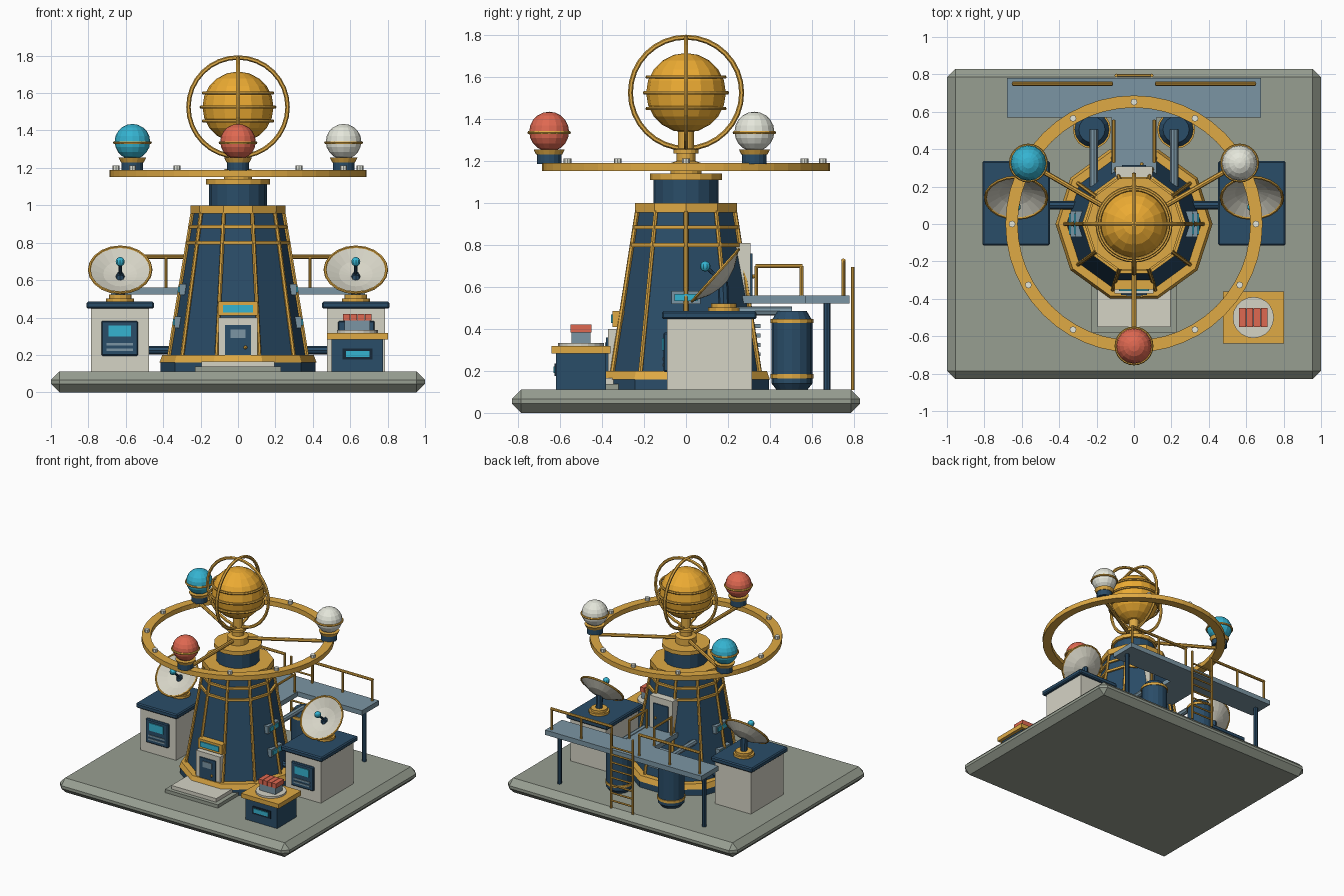
import bpy, bmesh, math
from mathutils import Vector, Matrix

if "Cube" in bpy.data.objects:
    bpy.data.objects.remove(bpy.data.objects["Cube"])

def mat(name, r, g, b):
    m = bpy.data.materials.new(name)
    m.diffuse_color = [(c / 255) ** 2.2 for c in (r, g, b)] + [1]
    m.use_nodes = True
    m.node_tree.nodes["Principled BSDF"].inputs["Base Color"].default_value = m.diffuse_color
    return m
NAVY = mat("navy", 46, 78, 104); GOLD = mat("gold", 222, 168, 70)
CREAM = mat("cream", 212, 210, 196); CYAN = mat("cyan", 56, 178, 208)
CORAL = mat("coral", 222, 104, 82); STONE = mat("stone", 150, 157, 144)
STEEL = mat("steel", 122, 148, 162); DARK = mat("dark", 28, 44, 58)
AMBER = mat("amber", 236, 170, 54); IVORY = mat("ivory", 228, 230, 218)

def finish(name, bm, m):
    bmesh.ops.recalc_face_normals(bm, faces=bm.faces)
    me = bpy.data.meshes.new(name)
    bm.to_mesh(me); bm.free()
    me.materials.append(m)
    ob = bpy.data.objects.new(name, me)
    bpy.context.collection.objects.link(ob)
    return ob

def box(name, x, y, z, m, bevel=0.0):
    """Box from (min, max) ranges."""
    bm = bmesh.new()
    bmesh.ops.create_cube(bm, size=1)
    for v in bm.verts:
        v.co = [(r[0] + r[1]) / 2 + c * (r[1] - r[0]) for r, c in zip((x, y, z), v.co)]
    if bevel:
        bmesh.ops.bevel(bm, geom=bm.edges[:], offset=bevel, segments=1, affect='EDGES')
    return finish(name, bm, m)

def lathe(name, prof, n, m, loc=(0, 0, 0), rot=None, closed=False, phase=0.0):
    """Spin (radius, height) points about z; caps the ends unless closed."""
    bm = bmesh.new()
    rings = [[bm.verts.new((r * math.cos(phase + 2 * math.pi * i / n),
                            r * math.sin(phase + 2 * math.pi * i / n), z)) for i in range(n)] for r, z in prof]
    pairs = list(zip(rings, rings[1:] + rings[:1] if closed else rings[1:]))
    for a, b in pairs:
        for i in range(n):
            bm.faces.new((a[i], a[(i + 1) % n], b[(i + 1) % n], b[i]))
    if not closed:
        bm.faces.new(rings[0]); bm.faces.new(rings[-1])
    bm.transform(Matrix.Translation(loc) @ (rot.to_matrix().to_4x4() if rot else Matrix()))
    return finish(name, bm, m)

def cyl(name, x, y, z0, z1, r, m, n=16):
    return lathe(name, [(r, z0), (r, z1)], n, m, (x, y, 0))

def rod(name, a, b, r, m, n=8):
    a, b = Vector(a), Vector(b)
    return lathe(name, [(r, 0), (r, (b - a).length)], n, m, a, (b - a).to_track_quat('Z', 'Y'))

def ring(name, loc, R, r, m, axis=(0, 0, 1), n=32):
    prof = [(R + r * math.cos(k * math.pi / 3), r * math.sin(k * math.pi / 3)) for k in range(6)]
    return lathe(name, prof, n, m, loc, Vector(axis).to_track_quat('Z', 'Y'), True)

def ball(name, loc, r, m, u=16, v=10):
    bm = bmesh.new()
    bmesh.ops.create_uvsphere(bm, u_segments=u, v_segments=v, radius=r, matrix=Matrix.Translation(loc))
    return finish(name, bm, m)

# Base slab
box("base_slab", (-1, 1), (-.83, .83), (0, .112), STONE, .045)

# Ten-sided tapering tower with bands and corner ribs
def tower_r(z): return .362 - .125 * (z - .19) / .77
lathe("tower_plinth", [(.415, .11), (.415, .165)], 10, NAVY)
lathe("tower_plinth_trim", [(.42, .16), (.405, .2)], 10, GOLD)
lathe("tower_body", [(.362, .19), (.237, .96)], 10, NAVY)
for z in (.8, .885):
    lathe("tower_band", [(tower_r(z) + .016, z - .009), (tower_r(z) + .016, z + .009)], 10, GOLD)
lathe("tower_top_ring", [(.255, .955), (.255, 1.0)], 10, GOLD)
for k in range(10):
    c, s = math.cos(k * math.pi / 5), math.sin(k * math.pi / 5)
    rod("tower_rib", (.37 * c, .37 * s, .19), (.243 * c, .243 * s, .97), .011, GOLD, 6)
lathe("tower_neck", [(.155, .99), (.155, 1.12)], 16, NAVY)
lathe("neck_cap", [(.172, 1.11), (.172, 1.14)], 16, GOLD)
lathe("globe_post", [(.075, 1.14), (.075, 1.19), (.045, 1.2), (.045, 1.235), (.06, 1.235),
                     (.06, 1.255), (.038, 1.26), (.038, 1.36)], 16, GOLD)

# Central globe and its cage
ball("globe", (0, 0, 1.525), .19, AMBER)
for dz, R in ((-.075, .185), (0, .197), (.075, .185)):
    ring("globe_band", (0, 0, 1.525 + dz), R, .009, GOLD)
for ax in ((1, 0, 0), (0, 1, 0)):
    ring("globe_cage", (0, 0, 1.525), .265, .012, GOLD, ax)

# Orbit ring, bolts, spokes and three planets
lathe("orbit_ring", [(.622, 1.152), (.687, 1.152), (.687, 1.19), (.622, 1.19)], 48, GOLD, closed=True)
planets = {1: IVORY, 5: CYAN, 9: CORAL}
for k in range(12):
    x, y = .652 * math.cos(k * math.pi / 6), .652 * math.sin(k * math.pi / 6)
    if k not in planets:
        cyl("ring_bolt", x, y, 1.185, 1.213, .018, IVORY, 8)
        continue
    rod("ring_spoke", (0, 0, 1.17), (x * .97, y * .97, 1.17), .014, GOLD)
    cyl("planet_stand", x, y, 1.185, 1.235, .058, NAVY)
    lathe("planet_cup", [(.062, 1.23), (.074, 1.255)], 16, GOLD, (x, y, 0))
    ball("planet", (x, y, 1.34), .095, planets[k])
    ring("planet_band", (x, y, 1.335), .096, .008, GOLD, n=24)

# Front entrance and steps
box("step_lower", (-.23, .23), (-.58, -.3), (.105, .138), STONE)
box("step_upper", (-.195, .195), (-.55, -.3), (.135, .166), CREAM)
box("door_frame", (-.105, .105), (-.372, -.25), (.16, .4), CREAM)
box("door", (-.07, .07), (-.38, -.3), (.166, .36), NAVY)
box("door_window", (-.04, .04), (-.385, -.37), (.29, .335), STEEL)
ball("door_knob", (.04, -.385, .24), .01, GOLD, 8, 6)
box("door_canopy", (-.105, .105), (-.35, -.24), (.41, .485), GOLD)
box("canopy_light", (-.08, .08), (-.358, -.34), (.428, .468), CYAN)

# Upper back doorway
box("back_door_frame", (-.1, .1), (.18, .308), (.54, .81), CREAM)
box("back_door", (-.065, .065), (.25, .316), (.56, .76), NAVY)
ball("back_door_knob", (.042, .32, .65), .01, GOLD, 8, 6)
for z in (.27, .315, .36, .405):
    box("back_vent_slat", (-.08, .08), (.28, .355), (z, z + .018), STEEL)

# Back platform, walkway and ladder
box("platform", (-.68, .68), (.57, .78), (.522, .56), STEEL)
box("walkway", (-.12, .12), (.22, .575), (.522, .56), STEEL)
for s in (-1, 1):
    rod("ladder_rail", (s * .095, .795, .11), (s * .095, .795, .695), .009, GOLD)
for i in range(8):
    rod("ladder_rung", (-.095, .795, .17 + i * .06), (.095, .795, .17 + i * .06), .007, GOLD, 6)

# Everything mirrored left and right
for s, side in ((-1, "left"), (1, "right")):
    def sx(a, b): return tuple(sorted((s * a, s * b)))
    # railings and legs
    rod(side + "_platform_leg", (s * .63, .672, .11), (s * .63, .672, .53), .016, NAVY)
    rod(side + "_back_rail", (s * .115, .75, .725), (s * .65, .75, .725), .011, GOLD)
    for x in (.12, .385, .645):
        rod(side + "_back_rail_post", (s * x, .75, .55), (s * x, .75, .725), .009, GOLD)
    rod(side + "_walkway_rail", (s * .108, .33, .7), (s * .108, .555, .7), .009, GOLD)
    for y in (.335, .55):
        rod(side + "_walkway_post", (s * .108, y, .55), (s * .108, y, .7), .009, GOLD)
    # tank and pipes
    lathe(side + "_tank", [(.075, .112), (.097, .14), (.097, .44), (.07, .485)], 16, NAVY, (s * .225, .505, 0))
    for z in (.175, .438):
        lathe(side + "_tank_band", [(.102, z - .01), (.102, z + .01)], 16, GOLD, (s * .225, .505, 0))
    rod(side + "_tank_pipe", (s * .215, .505, .485), (s * .215, .2, .485), .022, STEEL)
    rod(side + "_conduit", (s * .3, .1, .225), (s * .5, .1, .225), .022, NAVY)
    # cabinet with front panel
    box(side + "_cabinet", sx(.475, .785), (-.09, .315), (.105, .45), CREAM)
    box(side + "_cabinet_roof", sx(.45, .81), (-.115, .337), (.447, .485), NAVY, .008)
    box(side + "_panel", sx(.535, .73), (-.108, -.08), (.195, .382), NAVY, .006)
    box(side + "_panel_screen", sx(.572, .693), (-.114, -.1), (.298, .357), CYAN)
    for z in (.222, .25):
        box(side + "_panel_slot", sx(.562, .703), (-.113, -.1), (z, z + .013), STEEL)
    # dish antenna
    lathe(side + "_dish_mount", [(.075, .48), (.075, .503), (.06, .503), (.06, .522)], 12, GOLD, (s * .63, .18, 0))
    n = Vector((0, -.743, .669)); q = n.to_track_quat('Z', 'Y'); c = Vector((s * .63, .14, .655))
    rod(side + "_dish_neck", (s * .63, .18, .51), c - n * .048, .025, NAVY)
    lathe(side + "_dish", [(.02, -.06), (.09, -.042), (.165, -.002), (.165, .004), (.09, -.032), (.02, -.05)],
          20, CREAM, c, q)
    ring(side + "_dish_rim", c, .165, .008, GOLD, n, 20)
    rod(side + "_dish_feed", c - n * .05, c + n * .06, .009, NAVY)
    lathe(side + "_feed_base", [(.025, -.052), (.015, -.03)], 8, NAVY, c, q)
    ball(side + "_feed_ball", c + n * .065, .025, CYAN, 10, 8)
    # tower side windows
    for z in (.375, .55):
        r = tower_r(z)
        box(side + "_window_frame", sx(r - .05, r + .008), (-.07, .07), (z - .03, z + .03), STEEL)
        box(side + "_window", sx(r - .04, r + .016), (-.055, .055), (z - .017, z + .017), CYAN)

# Control console with coral emitter
box("console_body", (.5, .775), (-.62, -.38), (.105, .29), NAVY)
box("console_top", (.475, .802), (-.64, -.36), (.283, .318), GOLD)
box("console_plate", (.56, .72), (-.626, -.6), (.175, .235), DARK)
box("console_screen", (.577, .704), (-.632, -.6), (.19, .222), CYAN)
cyl("console_disc", .638, -.5, .31, .332, .11, CREAM, 20)
box("emitter_base", (.57, .706), (-.545, -.455), (.33, .387), STEEL)
for i in range(4):
    x = .562 + i * .039
    box("emitter_bar", (x, x + .036), (-.55, -.45), (.384, .42), CORAL)
